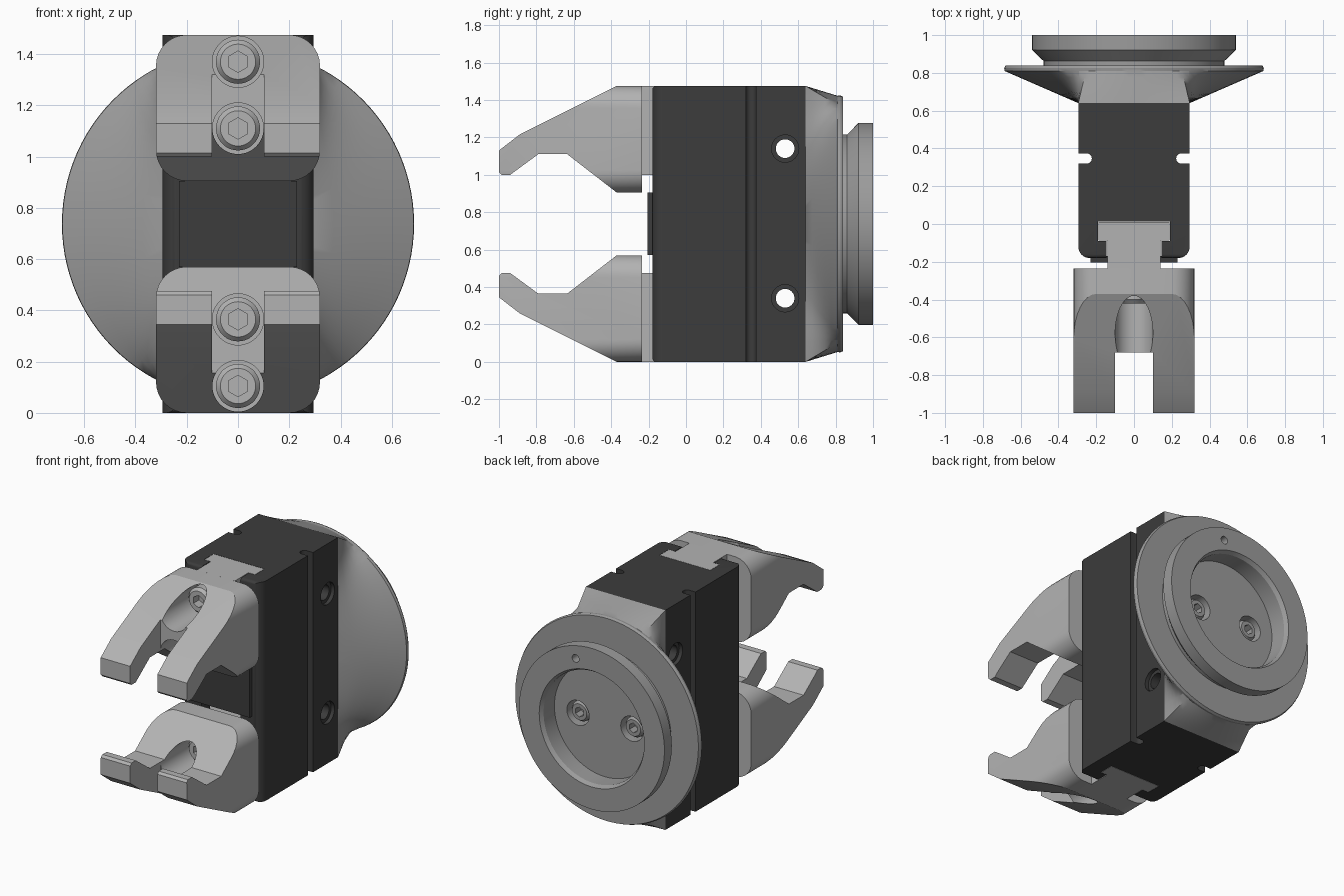
import bpy, bmesh
from math import sin, cos, tan, pi, radians, atan2

if "Cube" in bpy.data.objects:
    bpy.data.objects.remove(bpy.data.objects["Cube"])

H = 1.475          # overall height
MID = H / 2


def material(name, v):
    m = bpy.data.materials.new(name)
    m.diffuse_color = (v, v, v, 1)
    m.use_nodes = True
    m.node_tree.nodes["Principled BSDF"].inputs["Base Color"].default_value = m.diffuse_color
    return m


DARK = material("dark_housing", 0.045)
GREY = material("mid_grey", 0.33)
LIGHT = material("light_grey", 0.45)


def skin(name, rings, mat=None):
    """Closed solid through a list of rings with equal point counts."""
    bm = bmesh.new()
    loops = [[bm.verts.new(p) for p in r] for r in rings]
    n = len(loops[0])
    for a, b in zip(loops, loops[1:]):
        for i in range(n):
            j = (i + 1) % n
            bm.faces.new((a[i], a[j], b[j], b[i]))
    bm.faces.new(loops[0])
    bm.faces.new(loops[-1])
    bmesh.ops.recalc_face_normals(bm, faces=bm.faces)
    me = bpy.data.meshes.new(name)
    bm.to_mesh(me)
    bm.free()
    ob = bpy.data.objects.new(name, me)
    bpy.context.collection.objects.link(ob)
    if mat:
        me.materials.append(mat)
    return ob


def prism(name, pts, axis, a, b, mat=None):
    put = {'x': lambda p, t: (t, p[0], p[1]),
           'y': lambda p, t: (p[0], t, p[1]),
           'z': lambda p, t: (p[0], p[1], t)}[axis]
    return skin(name, [[put(p, t) for p in pts] for t in (a, b)], mat)


def arc(cx, cy, r, a0, a1, n=8):
    return [(cx + r * cos(radians(a0 + (a1 - a0) * i / n)),
             cy + r * sin(radians(a0 + (a1 - a0) * i / n))) for i in range(n + 1)]


def circle(cx, cy, r, n=48):
    return arc(cx, cy, r, 0, 360, n)[:-1]


def rect(x0, x1, y0, y1):
    return [(x0, y0), (x1, y0), (x1, y1), (x0, y1)]


def round_rect(x0, x1, y0, y1, r):
    return (arc(x1 - r, y0 + r, r, -90, 0) + arc(x1 - r, y1 - r, r, 0, 90)
            + arc(x0 + r, y1 - r, r, 90, 180) + arc(x0 + r, y0 + r, r, 180, 270))


def boolean(ob, cutter, op='DIFFERENCE'):
    cutter.hide_render = True
    m = ob.modifiers.new("cut", 'BOOLEAN')
    m.operation, m.solver, m.object = op, 'EXACT', cutter
    bpy.context.view_layer.objects.active = ob
    bpy.ops.object.modifier_apply(modifier=m.name)
    bpy.data.objects.remove(cutter)


def mirrored(ob, name):
    """Copy of an upper part flipped to the lower half."""
    me = ob.data.copy()
    for v in me.vertices:
        v.co.z = H - v.co.z
    me.flip_normals()
    new = bpy.data.objects.new(name, me)
    bpy.context.collection.objects.link(new)
    return new


def screw(name, x, z, face, back, r, mat):
    """Cap screw along y with a hex socket in its front face."""
    d = 1 if back > face else -1
    n = 36
    ang = [2 * pi * i / n for i in range(n)]

    def ring(rad, y):
        return [(x + rad * cos(t), y, z + rad * sin(t)) for t in ang]

    def hexa(a, y):
        return [(x + a / cos((t + pi / 6) % (pi / 3) - pi / 6) * cos(t + 0), y,
                 z + a / cos((t + pi / 6) % (pi / 3) - pi / 6) * sin(t)) for t in ang]
    return skin(name, [ring(r, back), ring(r, face + d * .02), ring(r * .8, face),
                       hexa(r * .42, face), hexa(r * .42, face + d * .06)], mat)


# housing: T-slot in front, round-bottomed grooves in the sides
half = ([(.19, .012), (.19, -.09), (.145, -.09), (.145, -.18)]
        + arc(.235, -.12, .06, -90, 0)
        + [(.295, .32)] + arc(.25, .347, .027, 270, 90) + [(.295, .374), (.295, .64)])
body = prism("housing", half + [(-x, y) for x, y in reversed(half)], 'z', 0, H, DARK)
ends = (arc(-.16, .02, .02, 180, 270, 4) + [(.7, 0), (.7, H)]
        + arc(-.16, H - .02, .02, 90, 180, 4))
boolean(body, prism("end_rounding", ends, 'x', -.4, .4), 'INTERSECT')
for z in (.34, 1.14):     # cross holes with counterbores
    boolean(body, prism("cross_hole", circle(.53, z, .05, 32), 'x', -.4, .4))
    for s in (-1, 1):
        boolean(body, prism("counterbore", circle(.53, z, .073, 32), 'x', s * .27, s * .4))
for z in (.545, .93):     # ports on the left side
    boolean(body, prism("port", circle(.53, z, .045, 32), 'x', -.4, -.2))

# cover between the jaws
prism("slot_cover", rect(-.23, .23, -.205, -.17), 'z', .57, .905, DARK)

# flange: rectangle lofted to a disc, then a stepped, recessed mounting ring
c = atan2(MID, .295)
spans = [(-c, c, 40), (c, pi - c, 16), (pi - c, pi + c, 40), (pi + c, 2 * pi - c, 16)]
angles = [a + (b - a) * i / n for a, b, n in spans for i in range(n)]


def rect_radius(t):
    return min(.295 / max(abs(cos(t)), 1e-6), MID / max(abs(sin(t)), 1e-6))


rings = []
for i in range(6):
    k = i / 5
    rr = [(t, rect_radius(t) * (1 - k) + .685 * k) for t in angles]
    rings.append([(r * cos(t), .64 + .17 * k, MID + r * sin(t)) for t, r in rr])
for r, y in [(.687, .825), (.68, .84), (.478, .84), (.478, .862), (.54, .922), (.54, 1),
             (.39, 1), (.375, .975), (.375, .86)]:
    rings.append([(r * cos(t), y, MID + r * sin(t)) for t in angles])
flange = skin("mounting_flange", rings, GREY)
boolean(flange, prism("pin_hole", circle(.12, MID + .44, .026, 24), 'y', .94, 1.1))
for s in (-1, 1):
    boolean(flange, prism("bore", circle(s * .2, MID, .083, 36), 'y', .77, .95))
    screw("flange_screw", s * .2, MID, .845, .765, .068, GREY)

# jaws: side profile trimmed to a rounded outline, slotted and counterbored
profile = [(-.235, H), (-.37, H), (-.89, 1.215), (-1, 1.13), (-1, 1.015), (-.985, 1),
           (-.94, 1), (-.79, 1.11), (-.635, 1.11), (-.37, .905), (-.235, .905)]
jaw = prism("upper_jaw", profile, 'x', -.32, .32, LIGHT)
boolean(jaw, prism("outline", round_rect(-.3199, .3199, .9051, H - .0001, .12), 'y', -1.1, -.1),
        'INTERSECT')
boolean(jaw, prism("slot", rect(-.101, .101, -1.1, -.68), 'z', .8, 1.6))
parts = [(jaw, "lower_jaw")]
for i, z in enumerate((1.37, 1.11)):
    boolean(jaw, prism("bore", circle(0, z, .1), 'y', -1.1, -.3))
    parts.append((screw("upper_jaw_screw", 0, z, -.42, -.295, .086, LIGHT), "lower_jaw_screw"))

# T-shaped slides carrying the jaws
tee = [(.14, -.235), (.14, -.088), (.188, -.088), (.188, .01)]
parts.append((prism("upper_slide", tee + [(-x, y) for x, y in reversed(tee)], 'z', 1.0, H, LIGHT),
              "lower_slide"))
for ob, name in parts:
    mirrored(ob, name)

# smooth curved faces, keep hard edges
bpy.ops.object.select_all(action='DESELECT')
for ob in bpy.context.scene.objects:
    ob.select_set(True)
bpy.context.view_layer.objects.active = body
bpy.ops.object.shade_smooth_by_angle(angle=radians(25))
